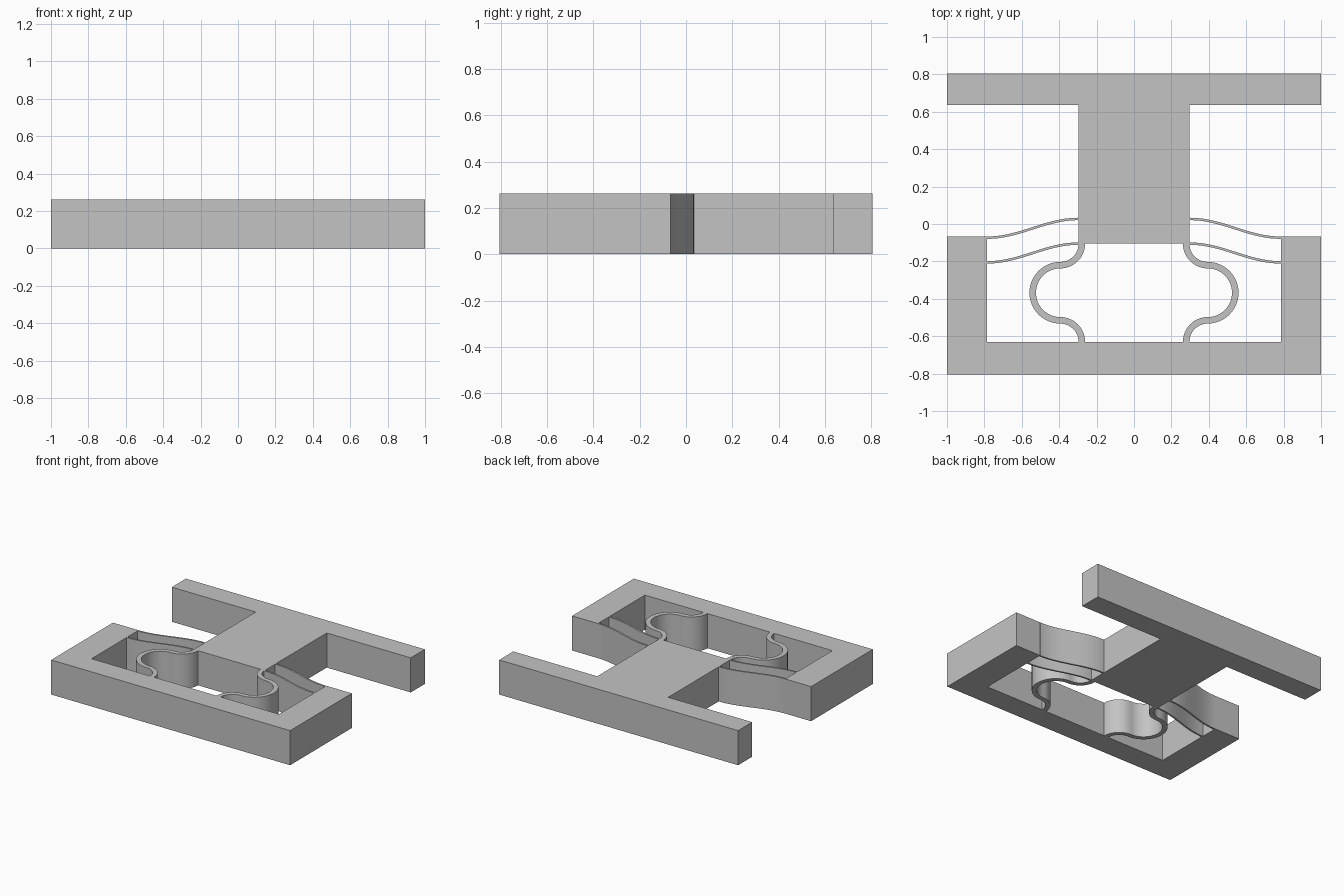
import bpy, bmesh, math
from mathutils import Vector

cube = bpy.data.objects.get("Cube")
if cube:
    bpy.data.objects.remove(cube, do_unlink=True)

HEIGHT = 0.262

grey = bpy.data.materials.new("plain_grey")
grey.use_nodes = True
colour = (0.55, 0.55, 0.55, 1)
grey.diffuse_color = colour
grey.node_tree.nodes["Principled BSDF"].inputs["Base Color"].default_value = colour


def extrude_outline(name, outline):
    """Raise a closed flat outline from the ground to the full height."""
    bm = bmesh.new()
    face = bm.faces.new([bm.verts.new((x, y, 0)) for x, y in outline])
    raised = bmesh.ops.extrude_face_region(bm, geom=[face])["geom"]
    verts = [v for v in raised if isinstance(v, bmesh.types.BMVert)]
    bmesh.ops.translate(bm, vec=(0, 0, HEIGHT), verts=verts)
    bmesh.ops.recalc_face_normals(bm, faces=bm.faces)
    mesh = bpy.data.meshes.new(name)
    bm.to_mesh(mesh)
    bm.free()
    mesh.materials.append(grey)
    obj = bpy.data.objects.new(name, mesh)
    bpy.context.collection.objects.link(obj)
    return obj


def symmetric(half):
    """Close a right-hand outline with its mirror image."""
    return half + [(-x, y) for x, y in reversed(half)]


def strip(name, path, width, vertical_sides=False):
    """Thin wall along a path, with a mirrored twin on the other side."""
    pts = [Vector(p) for p in path]
    left, right = [], []
    for i, p in enumerate(pts):
        t = (pts[min(i + 1, len(pts) - 1)] - pts[max(i - 1, 0)]).normalized()
        if i in (0, len(pts) - 1):
            # Square the ends to the nearest axis so they meet the blocks flush
            t = Vector((round(t.x), round(t.y)))
        n = Vector((-t.y, t.x)) * width / 2
        left.append(tuple(p + n))
        right.append(tuple(p - n))
    obj = extrude_outline(name, left + right[::-1])
    obj.modifiers.new("other_side", "MIRROR").use_mirror_merge = False
    bpy.ops.object.select_all(action="DESELECT")
    bpy.context.view_layer.objects.active = obj
    obj.select_set(True)
    bpy.ops.object.shade_smooth_by_angle(angle=math.radians(30))
    return obj


def arc(cx, cy, radius, start, end, steps):
    angles = [math.radians(start + (end - start) * i / steps) for i in range(steps + 1)]
    return [(cx + radius * math.cos(a), cy + radius * math.sin(a)) for a in angles]


# Open-backed base frame
extrude_outline("base_frame", symmetric(
    [(1, -0.805), (1, -0.067), (0.785, -0.067), (0.785, -0.63)]))

# Moving shuttle: wide stem with a cross bar
extrude_outline("shuttle", symmetric(
    [(0.297, -0.105), (0.297, 0.637), (1, 0.637), (1, 0.805)]))

# Pairs of slender S-curved beams between frame and stem
for name, drop in (("rear_beam", 0), ("front_beam", 0.132)):
    path = []
    for i in range(33):
        t = i / 32
        path.append((0.297 + 0.488 * t,
                     -0.023 + 0.05 * math.cos(math.pi * t) - drop))
    strip(name, path, 0.013)

# Looped springs between stem and base
MID, BEND, LOOP, CX = -0.3675, 0.115, 0.1475, 0.394
spring = arc(CX, MID + LOOP + BEND, BEND, 180, 270, 12)
spring += arc(CX, MID, LOOP, 90, -90, 32)[1:]
spring += arc(CX, MID - LOOP - BEND, BEND, 90, 180, 12)[1:]
strip("loop_spring", spring, 0.035)
